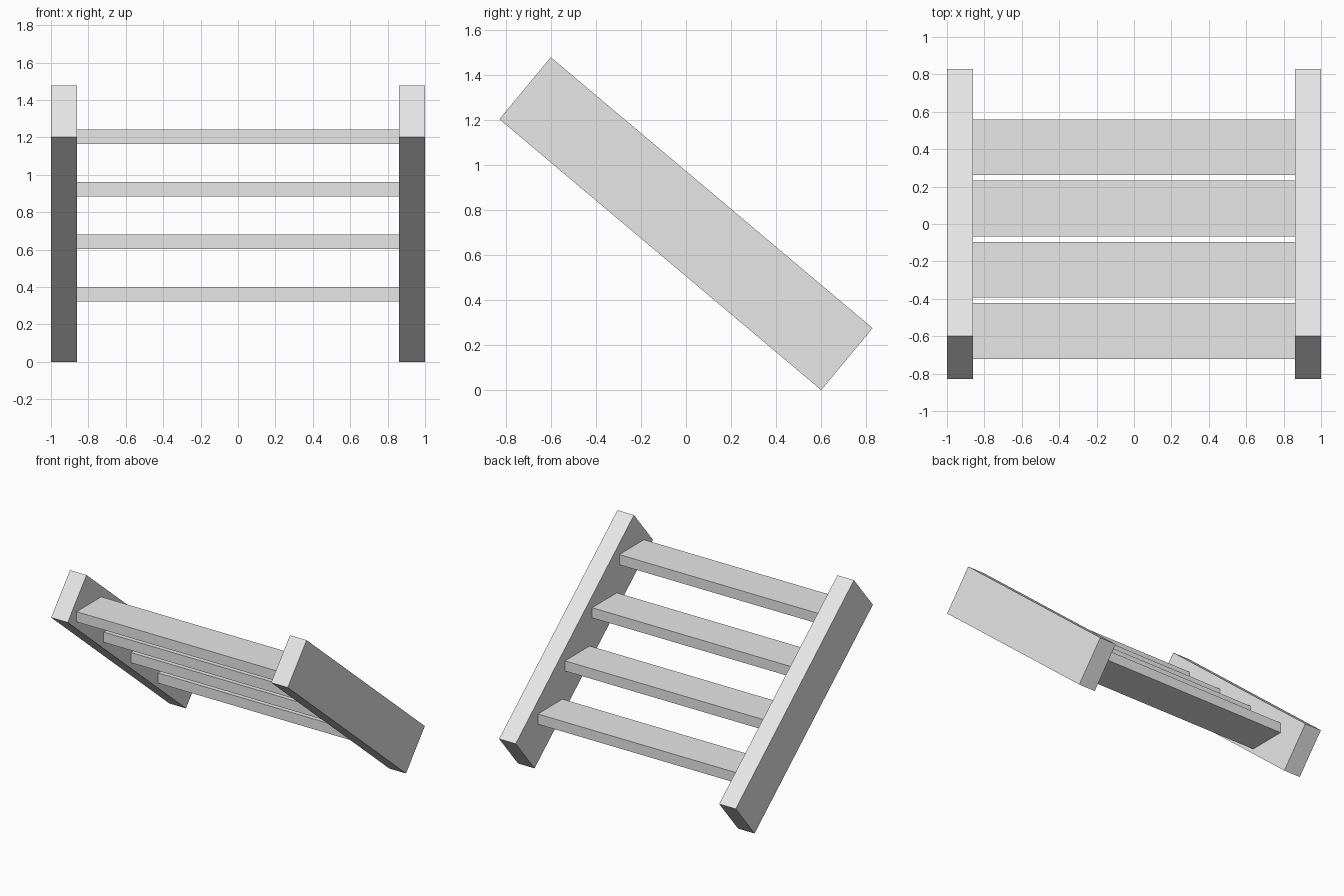
import bpy
import bmesh

cube = bpy.data.objects.get("Cube")
if cube:
    bpy.data.objects.remove(cube, do_unlink=True)

# Single plain grey
grey = bpy.data.materials.new("plain_grey")
grey.use_nodes = True
grey.diffuse_color = (0.8, 0.8, 0.8, 1)
grey.node_tree.nodes["Principled BSDF"].inputs["Base Color"].default_value = (0.8, 0.8, 0.8, 1)


def extrude_side_profile(name, profile, x0, x1):
    """Extrude a (y, z) outline along x from x0 to x1."""
    bm = bmesh.new()
    face = bm.faces.new([bm.verts.new((x0, y, z)) for y, z in profile])
    moved = bmesh.ops.extrude_face_region(bm, geom=[face])["geom"]
    bmesh.ops.translate(bm, vec=(x1 - x0, 0, 0),
                        verts=[v for v in moved if isinstance(v, bmesh.types.BMVert)])
    bmesh.ops.recalc_face_normals(bm, faces=bm.faces)
    mesh = bpy.data.meshes.new(name)
    bm.to_mesh(mesh)
    bm.free()
    mesh.materials.append(grey)
    obj = bpy.data.objects.new(name, mesh)
    bpy.context.collection.objects.link(obj)
    return obj


# Sloping side boards
board = [(0.6, 0), (0.828, 0.275), (-0.6, 1.477), (-0.828, 1.202)]
inner, outer = 0.86, 1.0
extrude_side_profile("left_stringer", board, inner, outer)
extrude_side_profile("right_stringer", board, -outer, -inner)

# Four level treads between the boards
depth, thickness = 0.298, 0.078
for i in range(4):
    y = 0.411 - 0.3275 * i
    z = 0.361 + 0.281 * i
    front, back = y - depth / 2, y + depth / 2
    low, high = z - thickness / 2, z + thickness / 2
    tread = [(front, low), (back, low), (back, high), (front, high)]
    extrude_side_profile(f"tread_{i + 1}", tread, -inner, inner)
